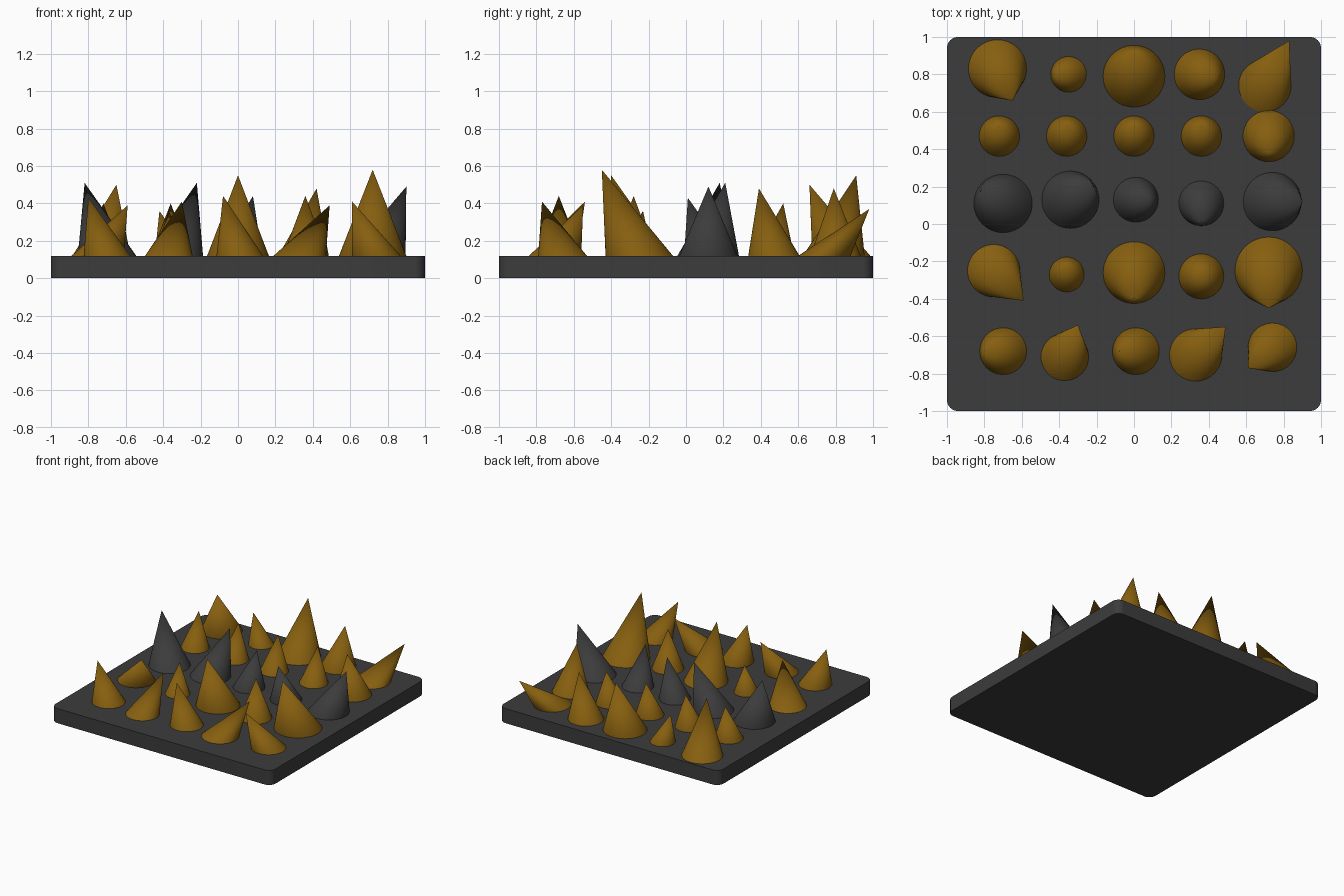
import bpy
import bmesh
from mathutils import Vector

cube = bpy.data.objects.get("Cube")
if cube:
    bpy.data.objects.remove(cube, do_unlink=True)

TOP = 0.12
SIDES = 48


def material(name, rgb):
    m = bpy.data.materials.new(name)
    m.use_nodes = True
    m.diffuse_color = (*rgb, 1)
    m.node_tree.nodes["Principled BSDF"].inputs["Base Color"].default_value = (*rgb, 1)
    return m


charcoal = material("charcoal", (0.045, 0.045, 0.045))
gold = material("dark gold", (0.24, 0.115, 0.005))


def finish(name, bm, mat):
    bmesh.ops.recalc_face_normals(bm, faces=bm.faces)
    mesh = bpy.data.meshes.new(name)
    bm.to_mesh(mesh)
    bm.free()
    mesh.materials.append(mat)
    obj = bpy.data.objects.new(name, mesh)
    bpy.context.collection.objects.link(obj)
    bpy.ops.object.select_all(action="DESELECT")
    obj.select_set(True)
    bpy.context.view_layer.objects.active = obj
    bpy.ops.object.shade_smooth_by_angle()
    return obj


def slanted_cone(name, x, y, radius, tip, mat):
    """Cone on a level round base, sheared so that its point reaches the tip."""
    bm = bmesh.new()
    bmesh.ops.create_circle(bm, cap_ends=True, segments=SIDES, radius=radius)
    bmesh.ops.translate(bm, verts=bm.verts, vec=(x, y, TOP))
    rim = list(bm.edges)
    point = bm.verts.new(Vector(tip))
    for e in rim:
        bm.faces.new((*e.verts, point))
    return finish(name, bm, mat)


# Square base plate with rounded upright corners
bm = bmesh.new()
bmesh.ops.create_cube(bm, size=1)
bmesh.ops.scale(bm, verts=bm.verts, vec=(2, 2, TOP))
bmesh.ops.translate(bm, verts=bm.verts, vec=(0, 0, TOP / 2))
upright = [e for e in bm.edges if abs(e.verts[0].co.z - e.verts[1].co.z) > TOP / 2]
bmesh.ops.bevel(bm, geom=upright, offset=0.06, segments=8, profile=0.5, affect="EDGES")
finish("base_plate", bm, charcoal)

# Leaning cones, row by row from the back: x, y, radius, tip
back_row = [
    (-.73, .83, .155, (-.65, .66, .50)),
    (-.35, .80, .095, (-.42, .80, .36)),
    (0, .79, .165, (0, .91, .55)),
    (.35, .80, .135, (.42, .79, .48)),
    (.70, .74, .14, (.83, .98, .37)),
]
# Four alike cones and one larger one
second_row = [(x, .47, .108, (x, .52, .40)) for x in (-.72, -.36, 0, .36)]
second_row.append((.72, .47, .137, (.72, .39, .48)))
middle_row = [
    (-.70, .11, .156, (-.82, .18, .51)),
    (-.34, .13, .153, (-.22, .21, .51)),
    (.01, .13, .12, (.08, .13, .44)),
    (.36, .11, .12, (.36, .01, .43)),
    (.74, .12, .156, (.90, .12, .49)),
]
fourth_row = [
    (-.75, -.25, .14, (-.59, -.41, .39)),
    (-.36, -.27, .093, (-.37, -.23, .36)),
    (0, -.26, .165, (0, -.40, .55)),
    (.36, -.28, .12, (.36, -.28, .44)),
    (.72, -.25, .18, (.72, -.45, .58)),
]
front_row = [
    (-.70, -.68, .125, (-.80, -.68, .43)),
    (-.37, -.71, .127, (-.30, -.54, .41)),
    (.01, -.68, .125, (-.08, -.68, .44)),
    (.33, -.70, .14, (.49, -.55, .39)),
    (.74, -.66, .13, (.61, -.77, .41)),
]

rows = {"back": back_row, "second": second_row, "middle": middle_row,
        "fourth": fourth_row, "front": front_row}
for label, cones in rows.items():
    mat = charcoal if label == "middle" else gold
    for i, (x, y, radius, tip) in enumerate(cones):
        slanted_cone(f"{label}_row_cone_{i + 1}", x, y, radius, tip, mat)
